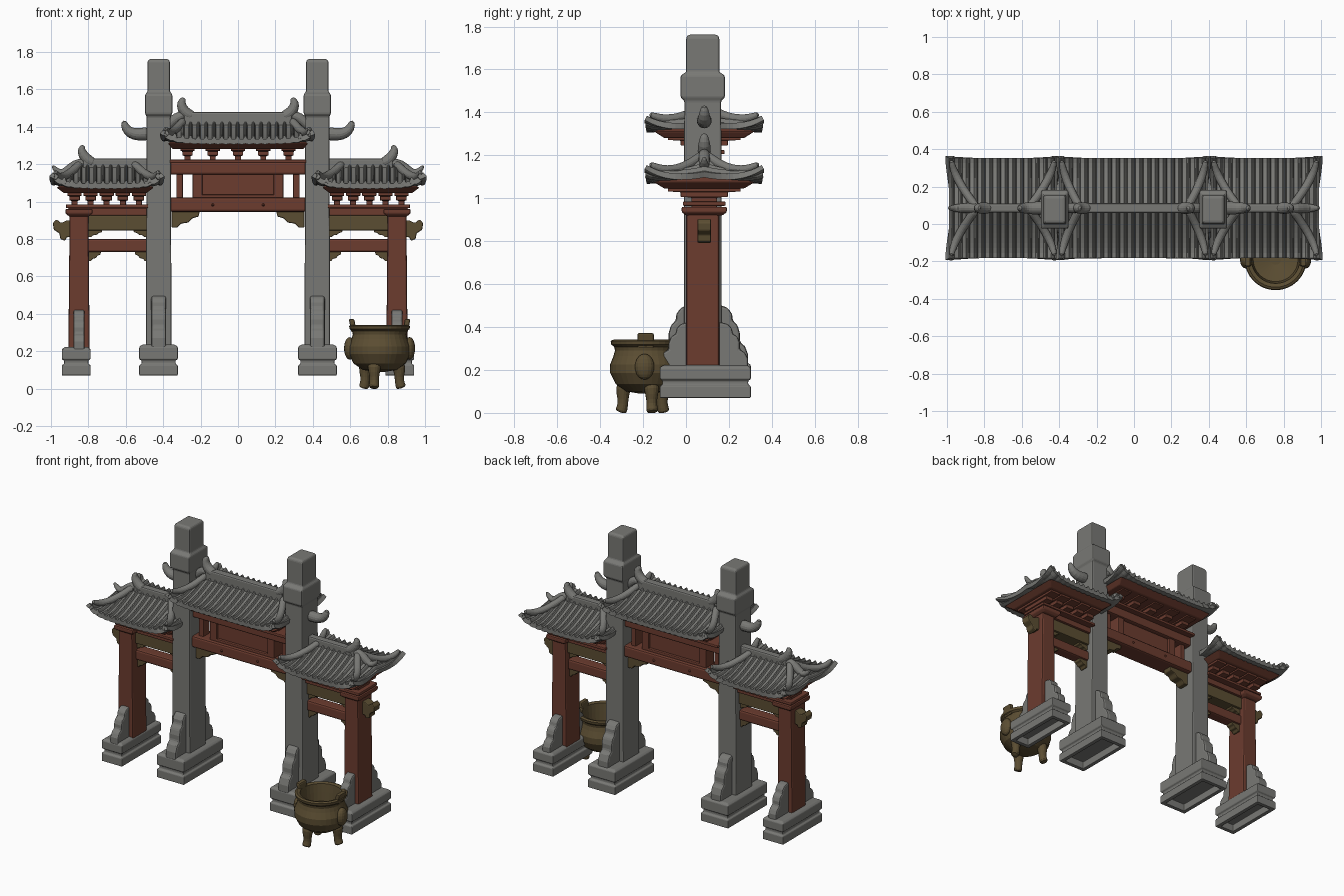
import bpy, bmesh, math
from mathutils import Vector

old = bpy.data.objects.get("Cube")
if old:
    bpy.data.objects.remove(old, do_unlink=True)

GY = 0.085  # centre line of the gate
made = []


def material(name, rgb):
    m = bpy.data.materials.new(name)
    m.use_nodes = True
    m.diffuse_color = (*rgb, 1)
    b = m.node_tree.nodes["Principled BSDF"]
    b.inputs["Base Color"].default_value = (*rgb, 1)
    b.inputs["Roughness"].default_value = 0.8
    return m


STONE = material("grey stone", (0.19, 0.19, 0.178))
RED = material("red timber", (0.15, 0.045, 0.028))
OLIVE = material("olive bronze", (0.105, 0.075, 0.032))


def finish(name, bm, mat, bevel=0.0):
    bmesh.ops.recalc_face_normals(bm, faces=bm.faces)
    me = bpy.data.meshes.new(name)
    bm.to_mesh(me)
    bm.free()
    me.materials.append(mat)
    ob = bpy.data.objects.new(name, me)
    bpy.context.collection.objects.link(ob)
    if bevel:
        mod = ob.modifiers.new("Bevel", 'BEVEL')
        mod.width, mod.segments, mod.limit_method = bevel, 2, 'ANGLE'
    made.append(ob)
    return ob


def skin_rings(bm, rings, caps=True):
    loops = [[bm.verts.new(p) for p in r] for r in rings]
    n = len(loops[0])
    for a, b in zip(loops, loops[1:]):
        for i in range(n):
            bm.faces.new((a[i], a[(i + 1) % n], b[(i + 1) % n], b[i]))
    if caps:
        bm.faces.new(loops[0])
        bm.faces.new(loops[-1])


def loft(name, cx, cy, rings, mat, bevel=0.006):
    """Stack of rectangles given as (half x, half y, z)."""
    bm = bmesh.new()
    corners = ((-1, -1), (1, -1), (1, 1), (-1, 1))
    skin_rings(bm, [[(cx + a * hx, cy + b * hy, z) for a, b in corners] for hx, hy, z in rings])
    return finish(name, bm, mat, bevel)


def box(name, x0, x1, hy, z0, z1, mat, cy=GY, bevel=0.006):
    h = abs(x1 - x0) / 2
    return loft(name, (x0 + x1) / 2, cy, [(h, hy, z0), (h, hy, z1)], mat, bevel)


def prism(name, pts, half, mat, place, bevel=0.006):
    """Extruded outline; place(a, b, t) maps outline and depth to space."""
    bm = bmesh.new()
    skin_rings(bm, [[place(a, b, t) for a, b in pts] for t in (-half, half)])
    return finish(name, bm, mat, bevel)


def sweep(name, pts, radii, mat, ref=(0, 1, 0), sides=8):
    """Tapered tube through the points."""
    pts = [Vector(p) for p in pts]
    bm, rings = bmesh.new(), []
    for i, p in enumerate(pts):
        t = (pts[min(i + 1, len(pts) - 1)] - pts[max(i - 1, 0)]).normalized()
        u = t.cross(Vector(ref)).normalized()
        v = t.cross(u)
        angles = [2 * math.pi * k / sides for k in range(sides)]
        rings.append([p + radii[i] * (math.cos(a) * u + math.sin(a) * v) for a in angles])
    skin_rings(bm, rings)
    ob = finish(name, bm, mat)
    ob.modifiers.new("Smooth", 'SUBSURF').levels = 1
    return ob


def lathe(name, cx, cy, profile, mat, n=32):
    bm = bmesh.new()
    angles = [2 * math.pi * k / n for k in range(n)]
    skin_rings(bm, [[(cx + r * math.cos(a), cy + r * math.sin(a), z) for a in angles] for r, z in profile])
    return finish(name, bm, mat)


def ball(name, loc, scale, mat):
    bm = bmesh.new()
    bmesh.ops.create_uvsphere(bm, u_segments=16, v_segments=10, radius=1)
    for v in bm.verts:
        v.co = Vector(loc) + Vector(c * s for c, s in zip(v.co, scale))
    return finish(name, bm, mat)


def roof(name, x0, x1, eave, rise, flare, depth=0.268, hip=0.16):
    """Curved hipped roof with tile rolls and upswept corners."""
    rows = round((x1 - x0) / 0.041)
    nx, ny = rows * 8, 20

    def height(x, w):
        d = min(x - x0, x1 - x)
        s = w * (0.45 + 0.55 * min(1, d / hip))
        return eave + rise * s ** 1.25 + flare * (1 - w) ** 2 * math.exp(-d / 0.05) + 0.012 * (1 - w) ** 6

    bm = bmesh.new()
    grid = []
    for i in range(nx + 1):
        x = x0 + (x1 - x0) * i / nx
        roll = 0.017 * max(0, -math.cos(2 * math.pi * i / 8)) ** 0.6
        col = []
        for j in range(ny + 1):
            v = 2 * j / ny - 1
            col.append(bm.verts.new((x, GY + depth * v, height(x, 1 - abs(v)) + roll)))
        grid.append(col)
    for i in range(nx):
        for j in range(ny):
            bm.faces.new((grid[i][j], grid[i + 1][j], grid[i + 1][j + 1], grid[i][j + 1]))
    ob = finish(name, bm, STONE)
    if ob.data.polygons[0].normal.z < 0:
        ob.data.flip_normals()
    mod = ob.modifiers.new("Thickness", 'SOLIDIFY')
    mod.thickness, mod.offset = 0.028, -1
    # raised ribs from the ridge down to each corner
    for xe, inward in ((x0, 1), (x1, -1)):
        for side in (-1, 1):
            pts = []
            for k in range(7):
                w = 1 - k / 6
                x = xe + inward * (0.012 + (hip - 0.02) * w ** 1.5)
                pts.append((x, GY + side * (depth - 0.01) * (1 - w), height(x, w) + 0.02))
            sweep(name + "_corner_rib", pts, [0.024] * 5 + [0.02, 0.014], STONE, ref=(0, 0, 1))


def brackets(name, xs, z, top, reach):
    """Stepped eave brackets, widening upward."""
    t = (top - z) / 3
    tiers = ((0.016, 0.35), (0.028, 0.65), (0.038, 1))
    for x in xs:
        rings = [(hx, reach * f, z + t * (k + e)) for k, (hx, f) in enumerate(tiers) for e in (0.05, 0.95)]
        loft(name, x, GY, rings, RED, 0.004)


def plinth(name, cx, hx, top):
    """Waisted stone foot, hollow underneath."""
    hy, i = 0.212, 0.028
    rings = [(hx - i, hy - i, 0.12), (hx - i, hy - i, 0.07), (hx, hy, 0.07), (hx, hy, 0.125),
             (hx - 0.012, hy - 0.012, 0.132), (hx - 0.012, hy - 0.012, 0.15),
             (hx, hy, 0.157), (hx, hy, top - 0.012), (hx - 0.015, hy - 0.015, top)]
    loft(name, cx, GY + 0.005, rings, STONE, 0.005)


# Scalloped outline of the stones that brace each pillar
half = [(0.205, 0.2), (0.205, 0.27), (0.19, 0.31), (0.166, 0.33), (0.166, 0.37),
        (0.155, 0.41), (0.132, 0.43), (0.13, 0.46), (0.11, 0.49), (0.08, 0.5)]
brace = half + [(-y, z) for y, z in reversed(half)]

# Corner bracket outline: distance out from the post, drop below the beam
cloud = [(0, 0), (0.15, 0), (0.145, -0.03), (0.11, -0.04), (0.09, -0.062),
         (0.05, -0.068), (0.03, -0.09), (0, -0.09)]
# Beam end outline: distance out from the outer post, height
curl = [(0, 0.81), (0.03, 0.81), (0.04, 0.79), (0.065, 0.8), (0.07, 0.83), (0.1, 0.85),
        (0.105, 0.885), (0.085, 0.905), (0.06, 0.885), (0.03, 0.9), (0, 0.9)]

for s, side in ((-1, "right"), (1, "left")):
    # tall inner pillar with its collar and cap
    ix = 0.424 * s
    loft(side + "_tall_pillar", ix, 0.078,
         [(0.069, 0.088, 0.2), (0.064, 0.086, 1.455), (0.073, 0.103, 1.468), (0.073, 0.103, 1.572),
          (0.06, 0.077, 1.588), (0.06, 0.077, 1.75), (0.05, 0.067, 1.762)], STONE, 0.01)
    plinth(side + "_tall_plinth", 0.425 * s, 0.103, 0.235)
    prism(side + "_tall_brace", brace, 0.04, STONE, lambda a, b, t: (ix + t, GY + a, b), 0.012)
    # short outer pillar
    ox = 0.85 * s
    loft(side + "_short_pillar", ox, 0.078,
         [(0.057, 0.077, 0.2), (0.05, 0.077, 0.95)], RED, 0.01)
    plinth(side + "_short_plinth", 0.865 * s, 0.077, 0.222)
    prism(side + "_short_brace", [(a, 0.2 + (b - 0.2) * 0.74) for a, b in brace], 0.03, STONE,
          lambda a, b, t: (ox + t, GY + a, b), 0.01)
    loft(side + "_pillar_cap", ox, GY, [(0.052, 0.085, 0.92), (0.072, 0.105, 0.935), (0.072, 0.105, 0.96)], RED)

    # side bay beams
    box(side + "_top_beam", 0.47 * s, 0.91 * s, 0.06, 0.925, 0.965, RED)
    box(side + "_olive_beam", 0.47 * s, 0.82 * s, 0.045, 0.845, 0.927, OLIVE)
    box(side + "_lower_beam", 0.47 * s, 0.82 * s, 0.04, 0.73, 0.8, RED, bevel=0.012)
    box(side + "_eave_plate", 0.48 * s, 0.92 * s, 0.1, 0.965, 0.985, RED)
    prism(side + "_beam_end", curl, 0.032, OLIVE, lambda a, b, t: (s * (0.885 + a), GY + t, b))
    for post, d in ((0.485, 1), (0.8, -1)):
        prism(side + "_small_bracket", [(a * 0.45, b * 0.6) for a, b in cloud], 0.028, OLIVE,
              lambda a, b, t: (s * (post + d * a), GY + t, 0.735 + b), 0.004)
        prism(side + "_bay_bracket", [(a * 0.5, b * 0.45) for a, b in cloud], 0.03, OLIVE,
              lambda a, b, t: (s * (post + d * a), GY + t, 0.85 + b), 0.004)
    prism(side + "_centre_bracket", cloud, 0.035, OLIVE,
          lambda a, b, t: (s * (0.355 - a), GY + t, 0.95 + b))

    # side roof with eaves
    brackets(side + "_eave_bracket", [s * (0.53 + 0.086 * k) for k in range(5)], 0.98, 1.055, 0.17)
    loft(side + "_soffit", 0.71 * s, GY, [(0.22, 0.185, 1.045), (0.26, 0.235, 1.075), (0.2, 0.1, 1.11)], RED)
    a, b = sorted((0.412 * s, 0.99 * s))
    roof(side + "_roof", a, b, 1.083, 0.11, 0.06)
    box(side + "_ridge", 0.47 * s, 0.83 * s, 0.024, 1.16, 1.23, STONE, bevel=0.01)
    sweep(side + "_ridge_horn", [(s * x, GY, z) for x, z in
          ((0.76, 1.2), (0.8, 1.215), (0.83, 1.25), (0.84, 1.285), (0.822, 1.3))],
          [0.03, 0.035, 0.032, 0.022, 0.012], STONE)
    sweep(side + "_hip_tail", [(s * x, GY, z) for x, z in
          ((0.81, 1.21), (0.87, 1.2), (0.92, 1.155), (0.96, 1.15), (0.995, 1.195))],
          [0.03, 0.03, 0.028, 0.022, 0.01], STONE)
    sweep(side + "_pillar_horn", [(s * x, GY, z) for x, z in
          ((0.46, 1.365), (0.53, 1.357), (0.575, 1.365), (0.605, 1.395), (0.612, 1.435))],
          [0.042, 0.038, 0.034, 0.027, 0.014], STONE)

    # centre bay: short post, ridge horn, medallion
    box(side + "_panel_post", 0.295 * s, 0.33 * s, 0.035, 1.0, 1.17, RED)
    box(side + "_panel_edge", 0.19 * s, 0.242 * s, 0.045, 1.01, 1.17, RED)
    ball(side + "_medallion", (0.135 * s, GY, 0.982), (0.017, 0.078, 0.017), RED)
    sweep("centre_ridge_horn_" + side, [(s * x, GY, z) for x, z in
          ((0.23, 1.45), (0.27, 1.465), (0.3, 1.495), (0.305, 1.535), (0.285, 1.555))],
          [0.03, 0.035, 0.034, 0.026, 0.012], STONE)
    sweep("centre_hip_tail_" + side, [(s * x, GY, z) for x, z in
          ((0.28, 1.465), (0.33, 1.45), (0.37, 1.41), (0.4, 1.39))], [0.03, 0.03, 0.03, 0.025], STONE)

# Centre bay
box("centre_lower_beam", -0.365, 0.365, 0.068, 0.945, 1.022, RED, bevel=0.012)
box("name_panel", -0.2, 0.2, 0.028, 1.01, 1.16, RED)
box("panel_bottom_rail", -0.2, 0.2, 0.045, 1.015, 1.038, RED)
box("centre_upper_beam", -0.365, 0.365, 0.058, 1.145, 1.21, RED, bevel=0.01)
box("centre_eave_plate", -0.365, 0.365, 0.095, 1.205, 1.225, RED)
brackets("centre_eave_bracket", [-0.27 + 0.135 * k for k in range(5)], 1.22, 1.295, 0.17)
loft("centre_soffit", 0, GY, [(0.35, 0.185, 1.28), (0.375, 0.235, 1.312), (0.28, 0.1, 1.35)], RED)
roof("centre_roof", -0.4, 0.396, 1.322, 0.1, 0.05, hip=0.12)
box("centre_ridge", -0.29, 0.29, 0.026, 1.4, 1.478, STONE, bevel=0.01)

# Round three-legged vessel in front of the left short pillar
VX, VY = 0.757, -0.188
lathe("vessel_bowl", VX, VY,
      [(0.03, 0.09), (0.09, 0.1), (0.14, 0.135), (0.165, 0.185), (0.166, 0.225), (0.15, 0.265),
       (0.143, 0.29), (0.147, 0.308), (0.16, 0.318), (0.163, 0.335), (0.15, 0.341), (0.13, 0.335),
       (0.125, 0.28), (0.12, 0.22), (0.03, 0.2)], OLIVE)
for deg in (-105, 15, 135):
    c, n = math.cos(math.radians(deg)), math.sin(math.radians(deg))
    sweep("vessel_leg", [(VX + r * c, VY + r * n, z) for r, z in
          ((0.09, 0.15), (0.112, 0.11), (0.108, 0.06), (0.112, 0.025), (0.122, 0.0))],
          [0.04, 0.04, 0.026, 0.028, 0.034], OLIVE, ref=(-n, c, 0))
for s in (-1, 1):
    ball("vessel_mask", (VX + 0.16 * s, VY - 0.005, 0.215), (0.03, 0.045, 0.06), OLIVE)
    prism("vessel_ear", [(0.125, 0.31), (0.15, 0.3), (0.165, 0.372), (0.135, 0.372)], 0.038, OLIVE,
          lambda a, b, t: (VX + s * a, VY + t, b), 0.008)

# Smooth shading that keeps edges sharp
for ob in bpy.context.view_layer.objects:
    ob.select_set(ob in made)
bpy.context.view_layer.objects.active = made[0]
bpy.ops.object.shade_smooth_by_angle(angle=math.radians(40))
